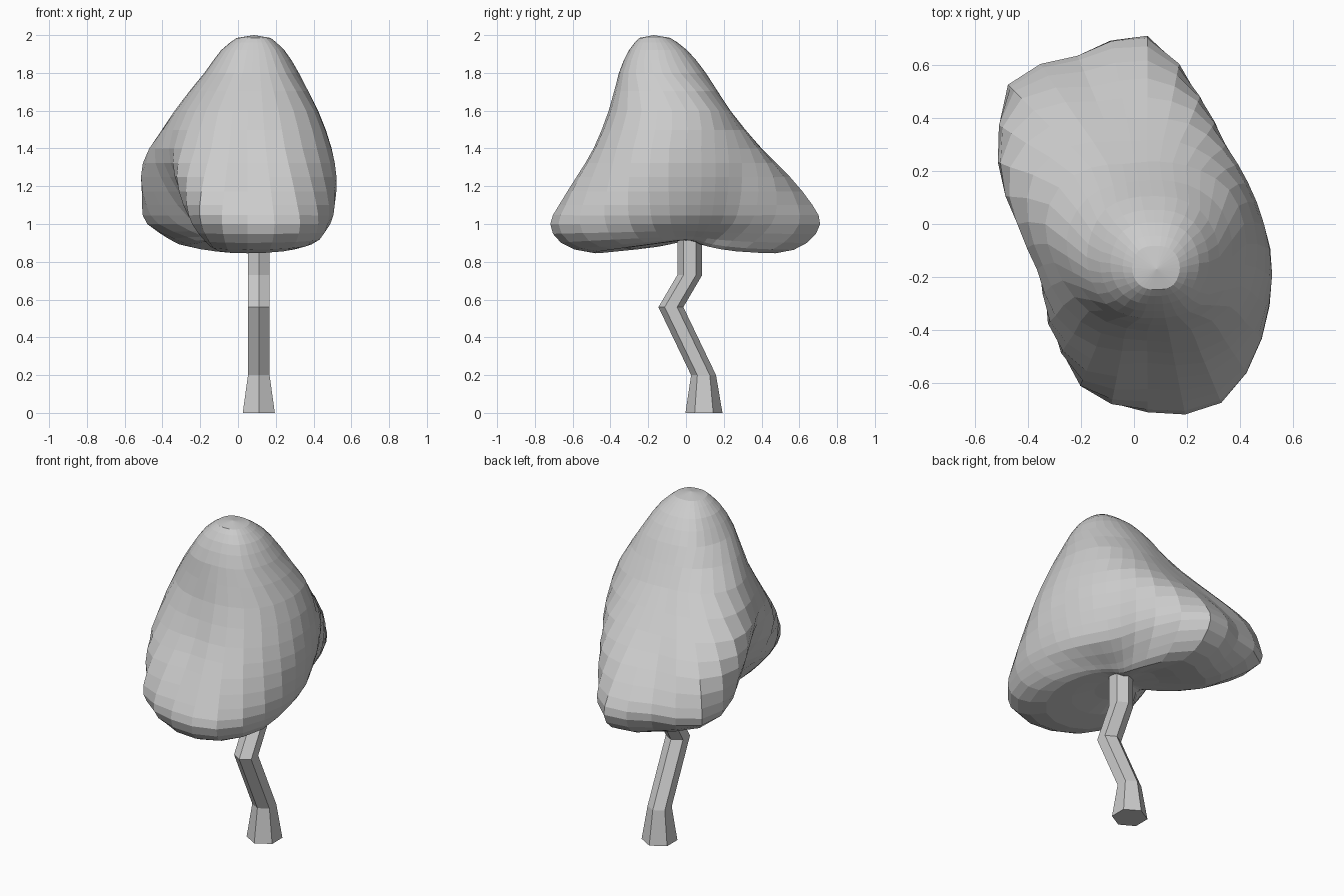
import bpy
import bmesh
from math import sin, cos, pi
from mathutils import Vector

if "Cube" in bpy.data.objects:
    bpy.data.objects.remove(bpy.data.objects["Cube"])

SEG = 32


def spline(a, b, c, d, t):
    # Catmull-Rom, works for numbers and vectors
    return (b * 2 + (c - a) * t + (a * 2 - b * 5 + c * 4 - d) * t * t
            + (b * 3 - a - c * 3 + d) * t ** 3) * 0.5


def radius_at(radii, ang):
    n = len(radii)
    u = ang / (2 * pi) * n
    i = int(u + 1e-6)
    return spline(radii[i - 1], radii[i % n], radii[(i + 1) % n], radii[(i + 2) % n], u - i)


def loft(name, rings, cap_bottom=None, cap_top=None):
    bm = bmesh.new()
    loops = [[bm.verts.new(p) for p in ring] for ring in rings]
    n = len(loops[0])
    for lo, hi in zip(loops, loops[1:]):
        for j in range(n):
            k = (j + 1) % n
            bm.faces.new((lo[j], lo[k], hi[k], hi[j]))
    for loop, tip in ((loops[0], cap_bottom), (loops[-1], cap_top)):
        if tip is None:
            bm.faces.new(loop)
        else:
            v = bm.verts.new(tip)
            for j in range(n):
                bm.faces.new((loop[j], loop[(j + 1) % n], v))
    bmesh.ops.recalc_face_normals(bm, faces=bm.faces)
    mesh = bpy.data.meshes.new(name)
    bm.to_mesh(mesh)
    bm.free()
    obj = bpy.data.objects.new(name, mesh)
    bpy.context.collection.objects.link(obj)
    return obj


# Crown: lobed outlines, radii every 22.5 degrees starting at +x
underside = [.24, .20, .23, .39, .64, .60, .58, .34, .16, .14, .28, .53, .65, .67, .54, .36]
levels = [
    (1.0, [.37, .33, .35, .49, .71, .68, .73, .51, .27, .23, .40, .64, .71, .73, .60, .46]),
    (1.1, [.42, .38, .40, .52, .67, .67, .73, .58, .37, .32, .48, .66, .67, .69, .61, .50]),
    (1.25, [.44, .41, .42, .50, .55, .56, .67, .61, .46, .41, .53, .60, .57, .61, .57, .51]),
    (1.4, [.43, .40, .40, .41, .40, .43, .52, .56, .49, .45, .49, .50, .48, .52, .52, .48]),
    (1.6, [.365, .335, .285, .25, .235, .245, .30, .36, .385, .38, .39, .40, .405, .43, .44, .40]),
]
dome = [.25, .25, .25, .24, .23, .24, .255, .25] * 2
angles = [2 * pi * j / SEG for j in range(SEG)]


def outline(radii, z, cx=.05, cy=0, scale=1, lift=0):
    ring = []
    for a in angles:
        r = radius_at(radii, a) * scale
        ring.append(Vector((cx + r * cos(a), cy + r * sin(a), z + lift * cos(a) ** 2)))
    return ring


keys = [outline(underside, .895, scale=.3, lift=.02),
        outline(underside, .845, scale=.74, lift=.07),
        outline(underside, .90, lift=.035)]
keys += [outline(r, z) for z, r in levels]
keys += [outline(dome, z, x, y, s) for z, s, x, y in
         ((1.8, 1, .072, -.125), (1.92, .67, .078, -.148), (1.985, .36, .083, -.165))]

# Extra rings between the key outlines
rings = []
last = len(keys) - 1
for i in range(last):
    quad = [keys[max(i - 1, 0)], keys[i], keys[i + 1], keys[min(i + 2, last)]]
    for t in (0, .5):
        rings.append([spline(*pts, t) for pts in zip(*quad)])
rings.append(keys[-1])
loft("crown", rings, (.05, 0, .915), (.085, -.17, 2.0))

# Trunk: bent hexagonal stem with a flared foot
path = [(.095, 0, .098), (.093, .2, .066), (-.08, .56, .066), (.02, .73, .066), (.02, .96, .066)]
loft("trunk", [[(.11 + r * sin(k * pi / 3), y + r * cos(k * pi / 3), z) for k in range(6)]
               for y, z, r in path])
